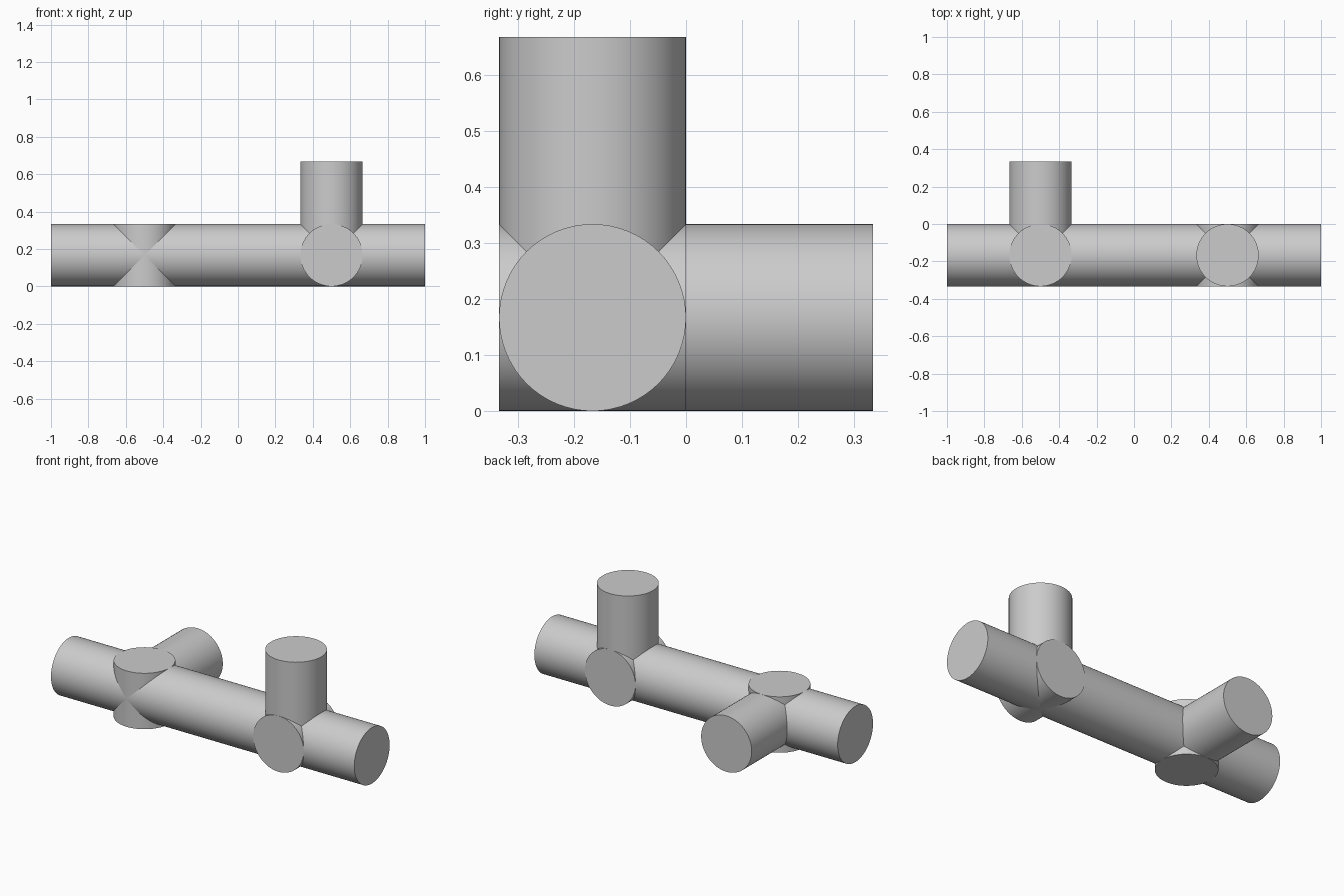
import bpy
import math
from mathutils import Vector

if "Cube" in bpy.data.objects:
    bpy.data.objects.remove(bpy.data.objects["Cube"], do_unlink=True)

R = 1 / 6            # every rod shares one radius
AXIS = Vector((0, -R, R))   # centre of the long rod

# Single flat grey
grey = bpy.data.materials.new("light grey")
grey.use_nodes = True
grey.diffuse_color = (0.6, 0.6, 0.6, 1)
grey.node_tree.nodes["Principled BSDF"].inputs["Base Color"].default_value = (0.6, 0.6, 0.6, 1)


def rod(name, start, end):
    """Capped round rod between two points."""
    start, end = Vector(start), Vector(end)
    span = end - start
    bpy.ops.mesh.primitive_cylinder_add(
        vertices=64, radius=R, depth=span.length, location=(start + end) / 2,
        rotation=span.to_track_quat('Z', 'Y').to_euler())
    obj = bpy.context.object
    obj.name = name
    obj.data.materials.append(grey)
    bpy.ops.object.shade_smooth_by_angle(angle=math.radians(30))
    return obj


# Long rod across the model
rod("main_rod", AXIS - Vector((1, 0, 0)), AXIS + Vector((1, 0, 0)))

# Each joint: a short cross stub through the rod, and a longer branch
up, back = Vector((0, 0, 1)), Vector((0, 1, 0))
for side, x, stub_dir, branch_dir in (("right", -0.5, up, back), ("left", 0.5, back, up)):
    centre = AXIS + Vector((x, 0, 0))
    rod(side + "_cross_stub", centre - stub_dir * R, centre + stub_dir * R)
    rod(side + "_branch", centre, centre + branch_dir * 3 * R)
